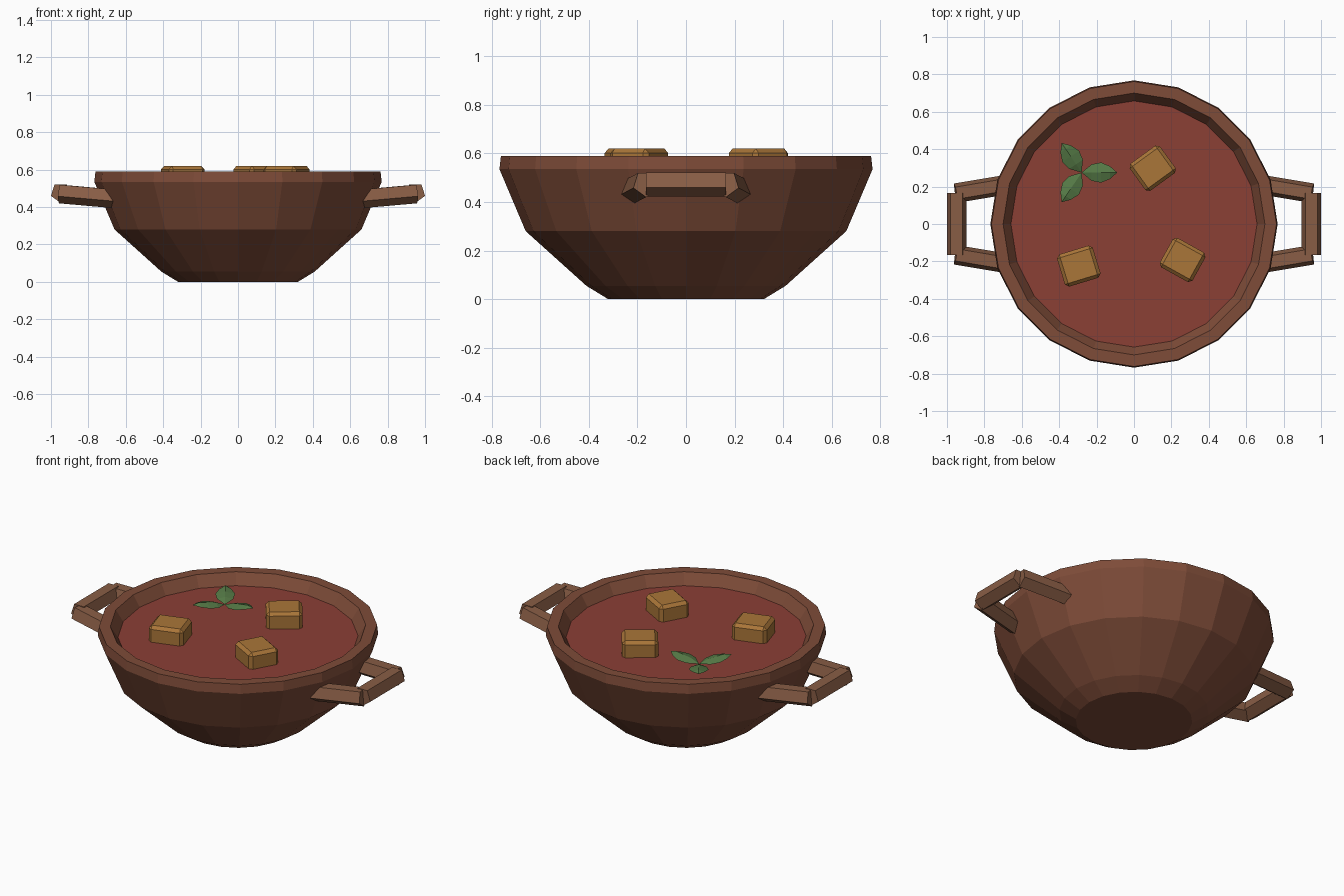
import bpy, bmesh, math
from mathutils import Vector, Matrix

if "Cube" in bpy.data.objects:
    bpy.data.objects.remove(bpy.data.objects["Cube"])


def material(name, rgb):
    m = bpy.data.materials.new(name)
    m.diffuse_color = (*rgb, 1)
    m.use_nodes = True
    m.node_tree.nodes["Principled BSDF"].inputs["Base Color"].default_value = m.diffuse_color
    return m


CLAY = material("clay", (0.21, 0.072, 0.04))
HANDLE = material("handle_clay", (0.25, 0.11, 0.06))
SOUP = material("soup_red", (0.26, 0.05, 0.036))
BREAD = material("toasted_bread", (0.40, 0.18, 0.04))
LEAF = material("leaf_green", (0.09, 0.19, 0.06))


def finish(bm, name, mat):
    bmesh.ops.recalc_face_normals(bm, faces=bm.faces)
    me = bpy.data.meshes.new(name)
    bm.to_mesh(me)
    bm.free()
    me.materials.append(mat)
    ob = bpy.data.objects.new(name, me)
    bpy.context.collection.objects.link(ob)
    return ob


def lathe(name, profile, mat, sides=20):
    """Turn a (radius, z) profile and cap both ends."""
    bm = bmesh.new()
    rings = []
    for r, z in profile:
        rings.append([bm.verts.new((r * math.cos(2 * math.pi * i / sides),
                                    r * math.sin(2 * math.pi * i / sides), z))
                      for i in range(sides)])
    for a, b in zip(rings, rings[1:]):
        for i in range(sides):
            j = (i + 1) % sides
            bm.faces.new((a[i], a[j], b[j], b[i]))
    bm.faces.new(rings[0])
    bm.faces.new(rings[-1])
    return finish(bm, name, mat)


def bar(name, start, end, mat, r=0.055):
    """Five-sided bar between two points, flat side up."""
    start, end = Vector(start), Vector(end)
    d = (end - start).normalized()
    side = d.cross(Vector((0, 0, 1))).normalized()
    up = side.cross(d)
    bm = bmesh.new()
    rings = []
    for p in (start, end):
        ring = []
        for i in range(5):
            a = math.radians(-90 + 72 * i)
            ring.append(bm.verts.new(p + side * r * math.cos(a) + up * r * math.sin(a)))
        rings.append(ring)
    for i in range(5):
        j = (i + 1) % 5
        bm.faces.new((rings[0][i], rings[0][j], rings[1][j], rings[1][i]))
    bm.faces.new(rings[0])
    bm.faces.new(rings[1])
    return finish(bm, name, mat)


# Bowl and soup
lathe("bowl", [(0.32, 0), (0.41, 0.055), (0.66, 0.28), (0.768, 0.535), (0.762, 0.59),
               (0.70, 0.59), (0.655, 0.52), (0.58, 0.30), (0.35, 0.10)], CLAY)
lathe("soup", [(0.645, 0.49), (0.658, 0.525)], SOUP)

# Handles: two arms and a grip on each side
for sx, label in ((1, "right"), (-1, "left")):
    for sy, end in ((1, "back"), (-1, "front")):
        bar(f"{label}_handle_{end}_arm", (sx * 0.66, sy * 0.214, 0.449),
            (sx * 0.953, sy * 0.165, 0.475), HANDLE)
    bar(f"{label}_handle_grip", (sx * 0.948, -0.165, 0.477),
        (sx * 0.948, 0.165, 0.477), HANDLE)

# Bread cubes
for i, (x, y, w, d, rot) in enumerate([(0.10, 0.298, 0.20, 0.18, 36),
                                       (-0.295, -0.225, 0.20, 0.18, 17),
                                       (0.26, -0.192, 0.20, 0.18, -29)]):
    bm = bmesh.new()
    bmesh.ops.create_cube(bm, size=1)
    bmesh.ops.scale(bm, vec=(w, d, 0.13), verts=bm.verts)
    bmesh.ops.bevel(bm, geom=bm.edges[:], offset=0.018, segments=1, affect='EDGES')
    ob = finish(bm, f"bread_cube_{i + 1}", BREAD)
    ob.location = (x, y, 0.555)
    ob.rotation_euler.z = math.radians(rot)

# Herb sprig: three folded leaves rising toward their tips
for k, ang in enumerate((0, 124, 236)):
    bm = bmesh.new()
    L = 0.19
    stations = [(0.28, 0.044), (0.55, 0.054), (0.80, 0.034)]
    base = bm.verts.new((0, 0, 0))
    tip = bm.verts.new((L, 0, 0.028))
    rows = []
    for t, w in stations:
        z = 0.028 * t
        rows.append([bm.verts.new(p) for p in ((L * t, w, z), (L * t, 0, z + 0.014),
                                               (L * t, -w, z), (L * t, 0, z - 0.004))])
    for i in range(4):
        j = (i + 1) % 4
        bm.faces.new((base, rows[0][i], rows[0][j]))
        for a, b in zip(rows, rows[1:]):
            bm.faces.new((a[i], a[j], b[j], b[i]))
        bm.faces.new((rows[-1][i], rows[-1][j], tip))
    ob = finish(bm, f"herb_leaf_{k + 1}", LEAF)
    ob.location = (-0.28, 0.275, 0.538)
    ob.rotation_euler.z = math.radians(ang)
